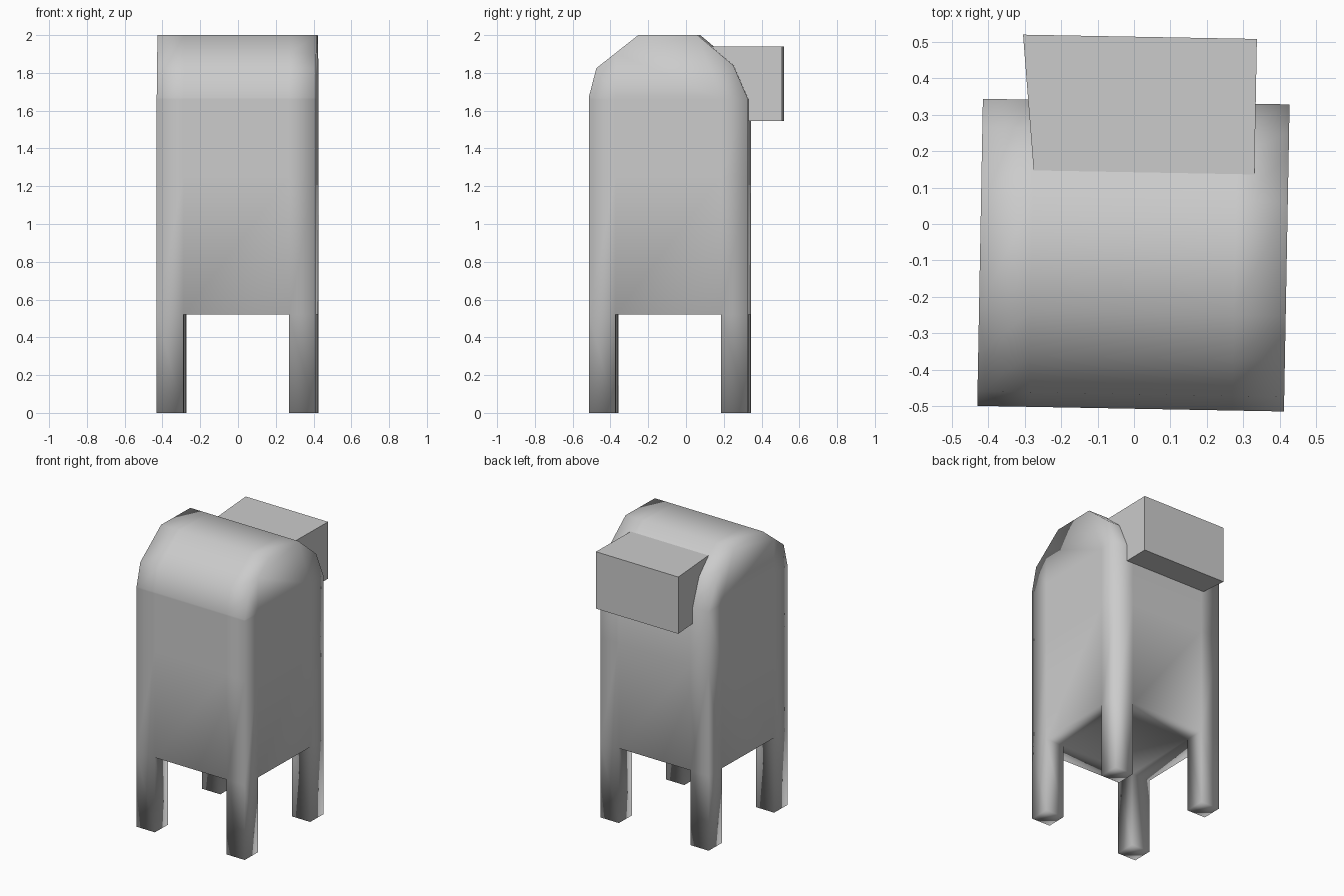
import bpy, bmesh, math

if "Cube" in bpy.data.objects:
    bpy.data.objects.remove(bpy.data.objects["Cube"])

TURN = math.radians(-1.05)   # whole model stands slightly turned
HALF_W = 0.421               # half width of the body
LEG = 0.142                  # leg thickness
FLOOR = 0.52                 # underside of the body


def prism(bm, points, offset):
    """Extrude a closed outline along an offset into a solid."""
    face = bm.faces.new([bm.verts.new(p) for p in points])
    res = bmesh.ops.extrude_face_region(bm, geom=[face], use_keep_orig=True)
    verts = [g for g in res["geom"] if isinstance(g, bmesh.types.BMVert)]
    bmesh.ops.translate(bm, verts=verts, vec=offset)
    bmesh.ops.recalc_face_normals(bm, faces=bm.faces)


def finish(bm, name, smooth):
    bmesh.ops.recalc_face_normals(bm, faces=bm.faces)
    for f in bm.faces:
        f.smooth = smooth
    mesh = bpy.data.meshes.new(name)
    bm.to_mesh(mesh)
    bm.free()
    ob = bpy.data.objects.new(name, mesh)
    ob.rotation_euler.z = TURN
    bpy.context.collection.objects.link(ob)
    return ob


# Body: rounded-top side profile (y, z) carried across the width
profile = [(-0.507, FLOOR), (-0.507, 1.67), (-0.467, 1.825), (-0.245, 2.0),
           (0.068, 2.0), (0.258, 1.84), (0.336, 1.66), (0.336, FLOOR)]
bm = bmesh.new()
prism(bm, [(-HALF_W, y, z) for y, z in profile], (2 * HALF_W, 0, 0))

# Edge loops in line with the legs and under the rounded top
inner_x = HALF_W - LEG
front_y, back_y = -0.507 + LEG, 0.336 - LEG
cuts = [((-inner_x, 0, 0), (1, 0, 0)), ((inner_x, 0, 0), (1, 0, 0)),
        ((0, front_y, 0), (0, 1, 0)), ((0, back_y, 0), (0, 1, 0)),
        ((0, 0, 1.66), (0, 0, 1)), ((0, 0, 1.25), (0, 0, 1))]
for co, no in cuts:
    bmesh.ops.bisect_plane(bm, geom=bm.verts[:] + bm.edges[:] + bm.faces[:],
                           dist=0.0001, plane_co=co, plane_no=no)

# Legs: pull the four corner squares of the underside down to the ground
corners = []
for f in bm.faces:
    c = f.calc_center_median()
    if abs(c.z - FLOOR) < 0.001 and abs(c.x) > inner_x and not front_y < c.y < back_y:
        corners.append(f)
for f in bmesh.ops.extrude_discrete_faces(bm, faces=corners)["faces"]:
    for v in f.verts:
        v.co.z = 0
bmesh.ops.delete(bm, geom=[], context='FACES')

# Close the sides of the legs
for f in [f for f in bm.faces if all(v.co.z < 0.001 for v in f.verts)]:
    if any(e.is_boundary for e in f.edges):
        res = bmesh.ops.extrude_edge_only(bm, edges=f.edges[:])
        for v in [g for g in res["geom"] if isinstance(g, bmesh.types.BMVert)]:
            v.co.z = FLOOR
bmesh.ops.remove_doubles(bm, verts=bm.verts, dist=0.0005)
finish(bm, "box_body_with_legs", True)

# Chute: flat-sided block at the back, one side slightly skewed
bm = bmesh.new()
outline = [(-0.278, 0.142), (0.328, 0.142), (0.328, 0.514), (-0.314, 0.514)]
prism(bm, [(x, y, 1.545) for x, y in outline], (0, 0, 0.395))
finish(bm, "back_chute", False)
